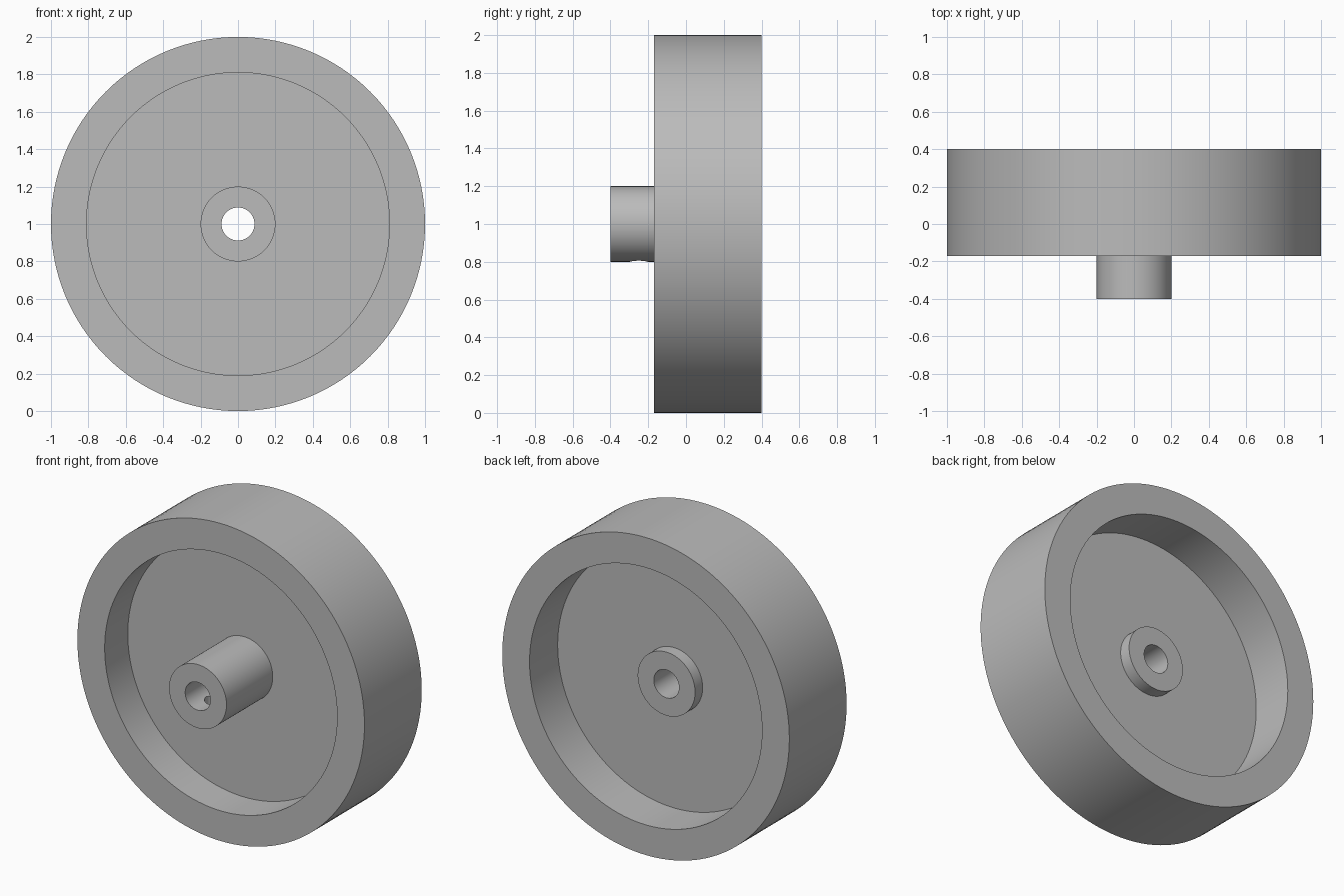
import bpy
import bmesh
from math import pi, radians
from mathutils import Matrix, Vector

cube = bpy.data.objects.get("Cube")
if cube:
    bpy.data.objects.remove(cube, do_unlink=True)

SEGMENTS = 128
CENTRE = Vector((0, 0, 1))

# Main dimensions
RIM_R, RECESS_R, HUB_R, BORE_R = 1.0, 0.81, 0.2, 0.088
RIM_FRONT, RIM_BACK = -0.17, 0.4
WEB_FRONT, WEB_BACK = 0.06, 0.12
HUB_FRONT, HUB_BACK = -0.4, 0.195
SCREW_R, SCREW_Y = 0.048, -0.25

# Plain grey
grey = bpy.data.materials.new("plain grey")
grey.use_nodes = True
colour = (0.5, 0.5, 0.5, 1)
grey.diffuse_color = colour
grey.node_tree.nodes["Principled BSDF"].inputs["Base Color"].default_value = colour


def add_object(name, bm):
    bmesh.ops.recalc_face_normals(bm, faces=bm.faces)
    mesh = bpy.data.meshes.new(name)
    bm.to_mesh(mesh)
    bm.free()
    mesh.materials.append(grey)
    obj = bpy.data.objects.new(name, mesh)
    bpy.context.collection.objects.link(obj)
    return obj


def lathe(name, profile):
    """Turn a closed (radius, y) outline about the wheel axle."""
    bm = bmesh.new()
    verts = [bm.verts.new(CENTRE + Vector((r, y, 0))) for r, y in profile]
    edges = [bm.edges.new((v, verts[i - 1])) for i, v in enumerate(verts)]
    bmesh.ops.spin(bm, geom=verts + edges, cent=CENTRE, axis=(0, 1, 0),
                   angle=2 * pi, steps=SEGMENTS, use_merge=True)
    bmesh.ops.remove_doubles(bm, verts=bm.verts, dist=1e-5)
    return add_object(name, bm)


# Wheel: rim, recessed web and bored hub in one turned body
wheel = lathe("wheel", [
    (BORE_R, HUB_FRONT), (HUB_R, HUB_FRONT), (HUB_R, WEB_FRONT),
    (RECESS_R, WEB_FRONT), (RECESS_R, RIM_FRONT), (RIM_R, RIM_FRONT),
    (RIM_R, RIM_BACK), (RECESS_R, RIM_BACK), (RECESS_R, WEB_BACK),
    (HUB_R, WEB_BACK), (HUB_R, HUB_BACK), (BORE_R, HUB_BACK),
])

# Set screw hole drilled from under the hub into the bore
bm = bmesh.new()
bmesh.ops.create_cone(bm, cap_ends=True, segments=32, radius1=SCREW_R,
                      radius2=SCREW_R, depth=0.25,
                      matrix=Matrix.Translation((0, SCREW_Y, CENTRE.z - 0.145)))
drill = add_object("screw_hole_cutter", bm)
drill.hide_render = True

cut = wheel.modifiers.new("screw hole", "BOOLEAN")
cut.operation = "DIFFERENCE"
cut.solver = "EXACT"
cut.object = drill

bpy.ops.object.select_all(action="DESELECT")
wheel.select_set(True)
bpy.context.view_layer.objects.active = wheel
bpy.ops.object.modifier_apply(modifier=cut.name)
bpy.data.objects.remove(drill, do_unlink=True)
bpy.ops.object.shade_smooth_by_angle(angle=radians(30))
